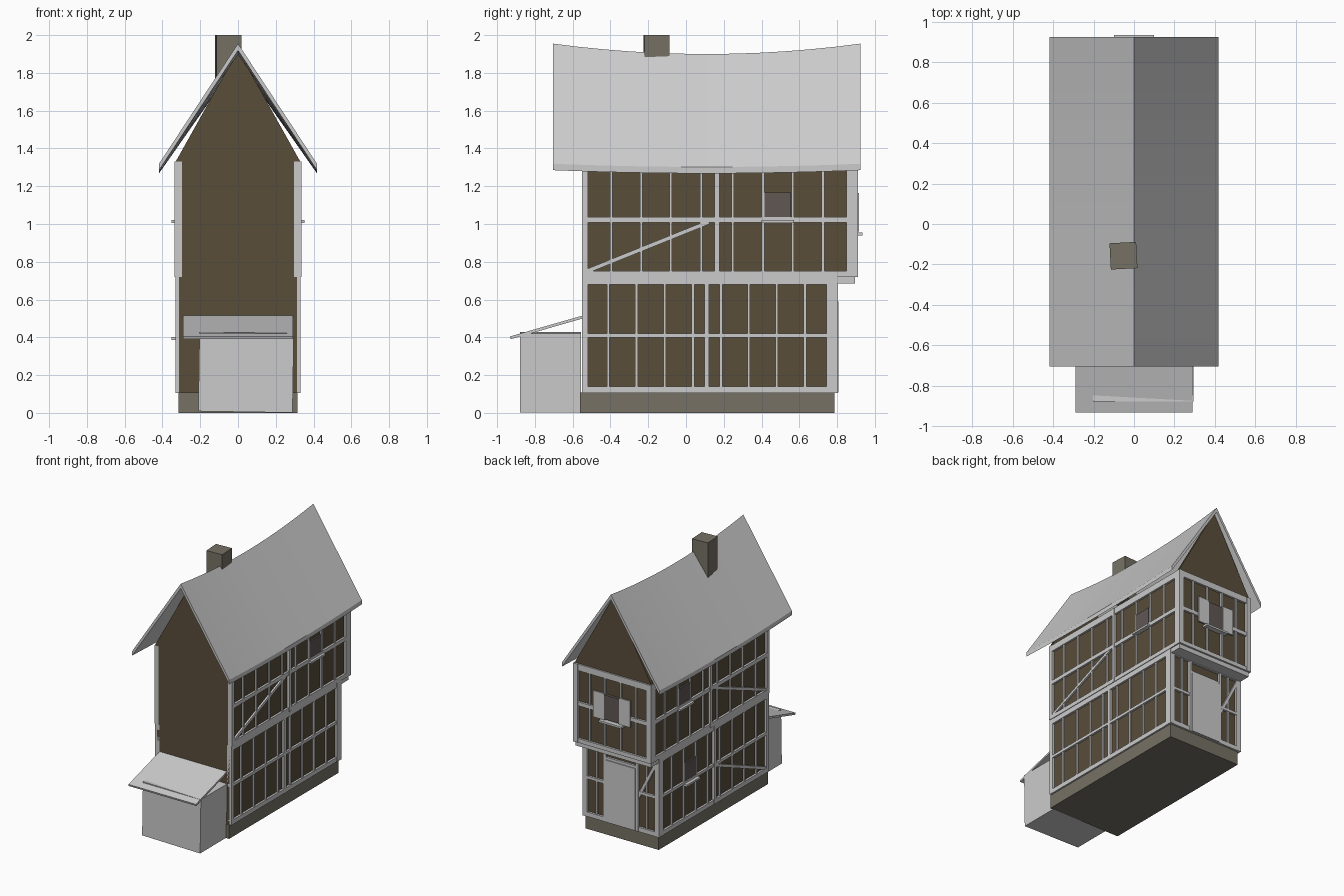
import bpy, bmesh
from math import radians, atan2, hypot
from mathutils import Matrix, Vector

if "Cube" in bpy.data.objects:
    bpy.data.objects.remove(bpy.data.objects["Cube"])


def material(name, rgb):
    m = bpy.data.materials.new(name)
    m.diffuse_color = (*rgb, 1)
    m.use_nodes = True
    m.node_tree.nodes["Principled BSDF"].inputs["Base Color"].default_value = m.diffuse_color
    return m


BROWN = material("dark_infill", (0.10, 0.075, 0.042))
STONE = material("stone", (0.18, 0.165, 0.13))
GLASS = material("window_glass", (0.115, 0.095, 0.088))


def finish(name, bm, mat=None):
    bmesh.ops.recalc_face_normals(bm, faces=bm.faces[:])
    me = bpy.data.meshes.new(name)
    bm.to_mesh(me)
    bm.free()
    ob = bpy.data.objects.new(name, me)
    bpy.context.collection.objects.link(ob)
    if mat:
        me.materials.append(mat)
    return ob


def add_box(bm, x0, x1, y0, y1, z0, z1, rot=None):
    c = Vector(((x0 + x1) / 2, (y0 + y1) / 2, (z0 + z1) / 2))
    m = Matrix.Translation(c) @ (rot or Matrix()) @ Matrix.Diagonal((x1 - x0, y1 - y0, z1 - z0, 1))
    bmesh.ops.create_cube(bm, size=1, matrix=m)


def box(name, *dims, mat=None, rot=None):
    bm = bmesh.new()
    add_box(bm, *dims, rot=rot)
    return finish(name, bm, mat)


def prism(name, pts, y0, y1, mat=None):
    """Extrude an x-z outline along y."""
    bm = bmesh.new()
    f = bm.faces.new([bm.verts.new((x, y0, z)) for x, z in pts])
    r = bmesh.ops.extrude_face_region(bm, geom=[f])
    vs = [v for v in r["geom"] if isinstance(v, bmesh.types.BMVert)]
    bmesh.ops.translate(bm, vec=(0, y1 - y0, 0), verts=vs)
    return finish(name, bm, mat)


def timber(name, bars, braces, to_world):
    """Frame in local axes: x along wall, y outward, z up. Bars are (u0, u1, z0, z1, out)."""
    bm = bmesh.new()
    for u0, u1, z0, z1, out in bars:
        add_box(bm, u0, u1, -0.02, out, z0, z1)
    for ua, za, ub, zb in braces:
        cu, cz, ln = (ua + ub) / 2, (za + zb) / 2, hypot(ub - ua, zb - za)
        add_box(bm, cu - ln / 2, cu + ln / 2, -0.02, 0.014, cz - 0.011, cz + 0.011,
                rot=Matrix.Rotation(-atan2(zb - za, ub - ua), 4, 'Y'))
    bmesh.ops.transform(bm, matrix=to_world, verts=bm.verts)
    return finish(name, bm)


def bars_for(u0, u1, post_l, post_r, z, studs, mid_post=None):
    """Sill, middle rail, top plate, corner posts and studs; z holds three (low, high) pairs."""
    zb, zt = z[0][0], z[2][1]
    out = [(u0, u1, a, b, 0.016) for a, b in z]
    out += [(u0, u0 + post_l, zb, zt, 0.018), (u1 - post_r, u1, zb, zt, 0.018)]
    out += [(s - 0.007, s + 0.007, zb, zt, 0.012) for s in studs]
    if mid_post:
        out.append((mid_post - 0.013, mid_post + 0.013, zb, zt, 0.018))
    return out


# stone base, walls and gables
box("foundation", -0.315, 0.315, -0.56, 0.785, 0, 0.108, mat=STONE)
box("lower_walls", -0.312, 0.312, -0.55, 0.785, 0.105, 0.72, mat=BROWN)
box("upper_walls", -0.317, 0.317, -0.55, 0.893, 0.715, 1.33, mat=BROWN)
tri = [(-0.33, 1.33), (0.33, 1.33), (0, 1.92)]
prism("front_gable", tri, -0.552, -0.53, BROWN)
prism("back_gable", tri, 0.875, 0.897, BROWN)

# side timber frames
LOW = ((0.105, 0.14), (0.398, 0.42), (0.68, 0.72))
UP = ((0.72, 0.752), (1.007, 1.037), (1.28, 1.33))
low_bars = bars_for(-0.55, 0.80, 0.03, 0.055, LOW,
                    (-0.412, -0.262, -0.112, 0.037, 0.185, 0.333, 0.48, 0.63), 0.11)
up_bars = bars_for(-0.55, 0.91, 0.03, 0.06, UP,
                   (-0.395, -0.237, -0.08, 0.08, 0.248, 0.408, 0.565, 0.725), 0.165)
up_brace = (-0.52, 0.752, 0.12, 1.01)
low_brace = (-0.52, 0.14, 0.10, 0.40)


def side_matrix(s, x):
    return Matrix(((0, s, 0, s * x), (1, 0, 0, 0), (0, 0, 1, 0), (0, 0, 0, 1)))


for s, side in ((1, "right"), (-1, "left")):
    timber(side + "_lower_frame", low_bars, [low_brace] if s < 0 else [], side_matrix(s, 0.312))
    timber(side + "_upper_frame", up_bars, [up_brace], side_matrix(s, 0.317))

    def side_window(name, y0, y1, z0, z1, x):
        a, b = sorted((s * (x - 0.02), s * (x + 0.012)))
        box(name + "_glass", a, b, y0, y1, z0, z1, mat=GLASS)
        a, b = sorted((s * x, s * 0.352))
        box(name + "_sill", a, b, y0 - 0.015, y1 + 0.015, z0 - 0.033, z0 - 0.017)

    side_window(side + "_upper_window", 0.415, 0.557, 1.037, 1.167, 0.317)
    if s < 0:
        side_window(side + "_lower_window", 0.34, 0.475, 0.42, 0.56, 0.312)

# back timber frames, with a gap for the door
bars = [b for b in bars_for(-0.33, 0.33, 0.04, 0.04, LOW, (-0.215, 0.215)) if b[2:4] != LOW[1]]
for sx in (-1, 1):
    a, b = sorted((sx * 0.13, sx * 0.33))
    bars += [(a, b, *LOW[1], 0.016)]
    a, b = sorted((sx * 0.128, sx * 0.15))
    bars += [(a, b, 0.105, 0.70, 0.018)]
bars += [(-0.15, 0.15, 0.585, 0.61, 0.016)]
back = Matrix(((1, 0, 0, 0), (0, 1, 0, 0.785), (0, 0, 1, 0), (0, 0, 0, 1)))
timber("back_lower_frame", bars, [(-0.30, 0.67, -0.14, 0.36)], back)
timber("back_upper_frame",
       bars_for(-0.335, 0.335, 0.04, 0.04, UP, (-0.2, -0.067, 0.067, 0.2)), [],
       Matrix.Translation((0, 0.108, 0)) @ back)
box("jetty_beam", -0.325, 0.325, 0.77, 0.895, 0.685, 0.722)
box("back_door", -0.128, 0.128, 0.77, 0.808, 0.108, 0.59)

# back window with shutters
box("back_window_glass", -0.065, 0.065, 0.88, 0.914, 0.965, 1.155, mat=GLASS)
box("back_window_sill", -0.10, 0.10, 0.89, 0.935, 0.94, 0.955)
for s, side in ((1, "right"), (-1, "left")):
    a, b = sorted((s * 0.065, s * 0.16))
    box(side + "_shutter", a, b, 0.905, 0.917, 0.96, 1.165)

# sagging roof: one closed chevron section swept along y
bm = bmesh.new()
SEG, rings = 12, []
for i in range(SEG + 1):
    y = -0.705 + 1.63 * i / SEG
    k = (2 * i / SEG - 1) ** 2
    ridge, eave = 1.90 + 0.055 * k, 1.302 + 0.017 * k
    sec = [(0.418, eave), (0, ridge), (-0.418, eave),
           (-0.418, eave - 0.034), (0, ridge - 0.036), (0.418, eave - 0.034)]
    rings.append([bm.verts.new((x, y, z)) for x, z in sec])
for a, b in zip(rings, rings[1:]):
    for j in range(6):
        bm.faces.new((a[j], a[(j + 1) % 6], b[(j + 1) % 6], b[j]))
for r in (rings[0], rings[-1]):
    bm.faces.new((r[0], r[1], r[4], r[5]))
    bm.faces.new((r[1], r[2], r[3], r[4]))
finish("sagging_roof", bm)

# chimney, slightly twisted
box("chimney", -0.118, 0.014, -0.222, -0.092, 1.66, 2.0, mat=STONE,
    rot=Matrix.Rotation(radians(3), 4, 'Z'))

# crooked lean-to with sloping roof
box("lean_to", -0.207, 0.292, -0.878, -0.555, 0.005, 0.425,
    rot=Matrix.Rotation(radians(0.9), 4, 'Y'))
box("lean_to_roof", -0.29, 0.29, -0.938, -0.532, 0.446, 0.461,
    rot=Matrix.Rotation(radians(16), 4, 'X'))
